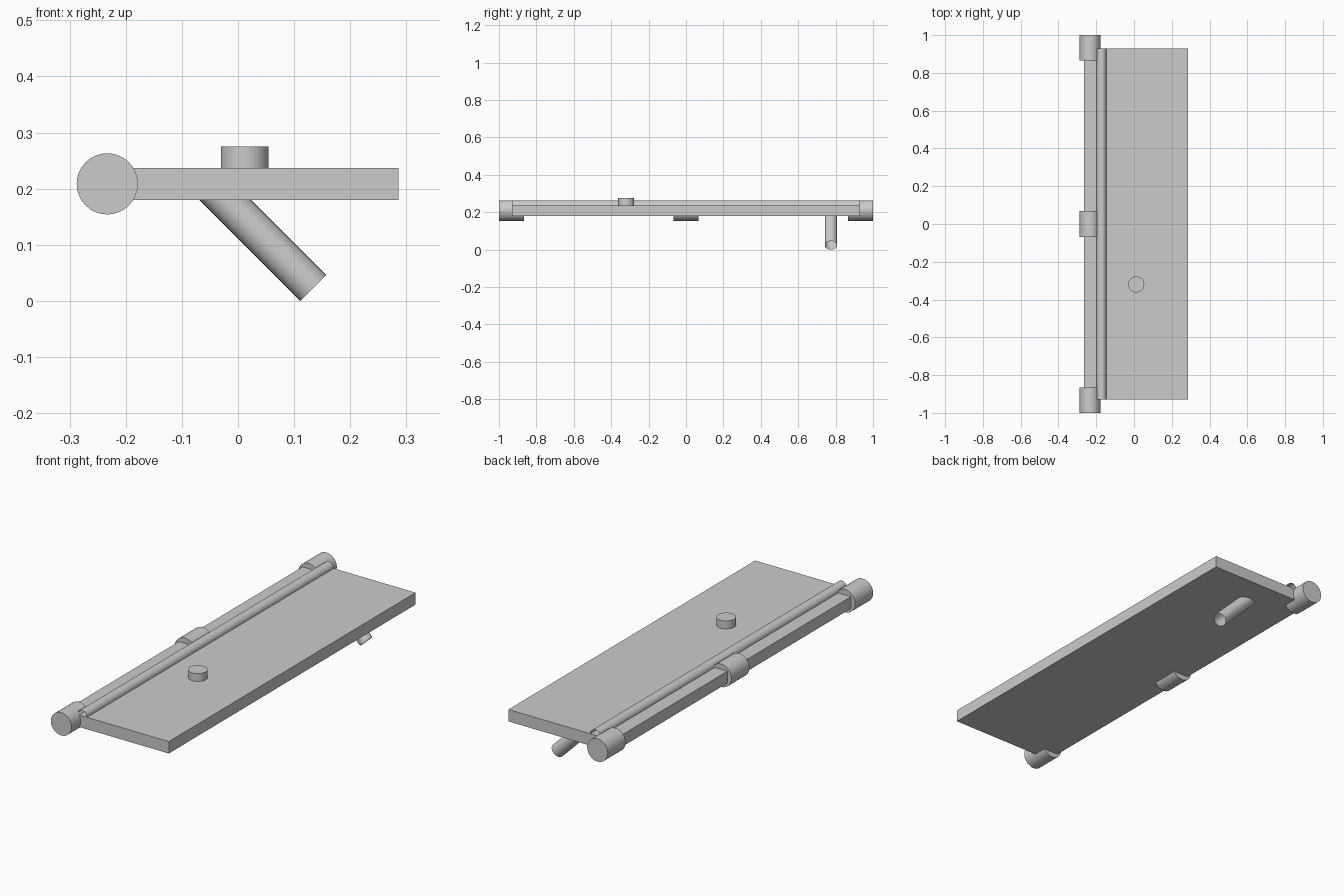
import bpy
import bmesh
from mathutils import Vector, Matrix

if "Cube" in bpy.data.objects:
    bpy.data.objects.remove(bpy.data.objects["Cube"])


def finish(bm, name):
    mesh = bpy.data.meshes.new(name)
    bm.to_mesh(mesh)
    bm.free()
    obj = bpy.data.objects.new(name, mesh)
    bpy.context.collection.objects.link(obj)
    return obj


def rod(name, start, end, radius, sides=32, caps=True):
    """Cylinder between two points, optionally open-ended."""
    a, b = Vector(start), Vector(end)
    axis = b - a
    turn = axis.to_track_quat('Z', 'Y').to_matrix().to_4x4()
    bm = bmesh.new()
    bmesh.ops.create_cone(bm, cap_ends=caps, segments=sides, radius1=radius,
                          radius2=radius, depth=axis.length,
                          matrix=Matrix.Translation((a + b) / 2) @ turn)
    return finish(bm, name)


def box(name, low, high):
    low, high = Vector(low), Vector(high)
    bm = bmesh.new()
    bmesh.ops.create_cube(bm, size=1, matrix=Matrix.Translation((low + high) / 2)
                          @ Matrix.Diagonal((*(high - low), 1)))
    return finish(bm, name)


# Flat panel
box("panel", (-0.265, -0.93, 0.18), (0.286, 0.93, 0.237))

# Three hinge barrels along the left edge
for label, y in (("front", -0.9325), ("middle", 0.0), ("back", 0.9325)):
    rod(f"hinge_{label}", (-0.233, y - 0.0675, 0.2085),
        (-0.233, y + 0.0675, 0.2085), 0.0545)

# Open-ended bead running along the top of the hinge edge
rod("edge_bead", (-0.172, -0.93, 0.237), (-0.172, 0.93, 0.237), 0.026, caps=False)

# Round knob on the top face
rod("knob", (0.012, -0.32, 0.2), (0.012, -0.32, 0.275), 0.0425)

# Slanted open tube under the panel
rod("slanted_tube", (-0.052, 0.775, 0.209), (0.134, 0.775, 0.023), 0.0325, caps=False)
